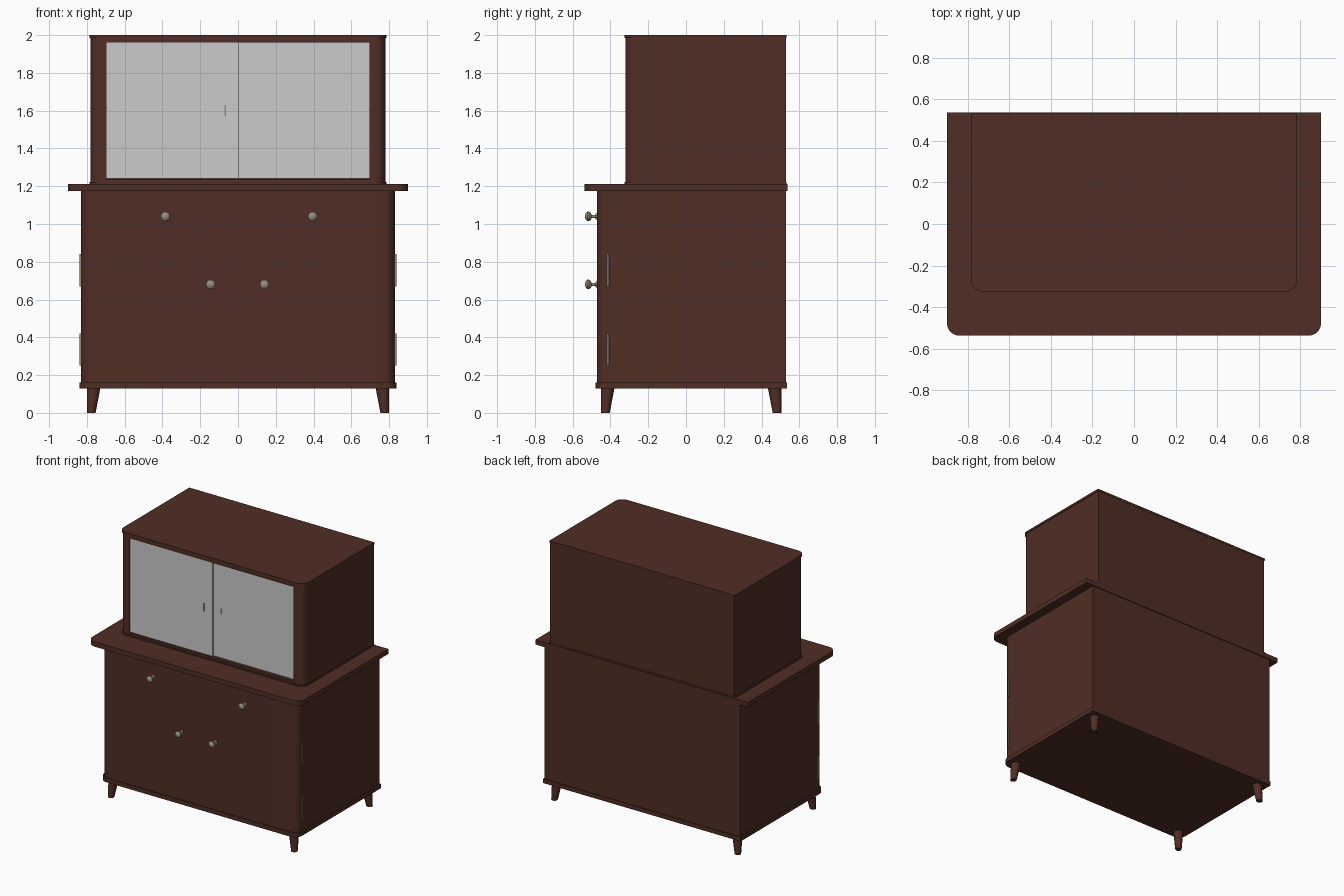
import bpy, bmesh, math
from mathutils import Matrix, Vector

cube = bpy.data.objects.get("Cube")
if cube:
    bpy.data.objects.remove(cube, do_unlink=True)


def material(name, colour):
    m = bpy.data.materials.new(name)
    m.use_nodes = True
    m.diffuse_color = (*colour, 1)
    m.node_tree.nodes["Principled BSDF"].inputs["Base Color"].default_value = (*colour, 1)
    return m


WOOD = material("dark wood", (0.08, 0.027, 0.018))
GLASS = material("pale glass", (0.6, 0.6, 0.6))
METAL = material("aged metal", (0.32, 0.27, 0.21))


def finish(name, bm, mat):
    bmesh.ops.recalc_face_normals(bm, faces=bm.faces[:])
    mesh = bpy.data.meshes.new(name)
    bm.to_mesh(mesh)
    bm.free()
    mesh.materials.append(mat)
    obj = bpy.data.objects.new(name, mesh)
    bpy.context.collection.objects.link(obj)
    bpy.ops.object.select_all(action="DESELECT")
    obj.select_set(True)
    bpy.context.view_layer.objects.active = obj
    bpy.ops.object.shade_smooth_by_angle(angle=math.radians(35))
    return obj


def slab(half_x, front, back, bottom, top, radius):
    """Upright block with square back corners and rounded front corners."""
    bm = bmesh.new()
    outline = [(half_x, back), (-half_x, back)]
    for side, start in ((-1, math.pi), (1, 1.5 * math.pi)):
        for i in range(9):
            a = start + i / 8 * math.pi / 2
            outline.append((side * (half_x - radius) + radius * math.cos(a),
                            front + radius + radius * math.sin(a)))
    base = bm.faces.new([bm.verts.new((x, y, bottom)) for x, y in outline])
    new = bmesh.ops.extrude_face_region(bm, geom=[base])["geom"]
    bmesh.ops.translate(bm, vec=(0, 0, top - bottom),
                        verts=[v for v in new if isinstance(v, bmesh.types.BMVert)])
    bmesh.ops.recalc_face_normals(bm, faces=bm.faces[:])
    return bm


def box(name, low, high, mat):
    bm = bmesh.new()
    low, high = Vector(low), Vector(high)
    size = high - low
    bmesh.ops.create_cube(bm, size=1, matrix=Matrix.Translation((low + high) / 2)
                          @ Matrix.Diagonal((*size, 1)))
    return finish(name, bm, mat)


# Lower cabinet, plinth and counter
finish("lower_cabinet", slab(0.83, -0.472, 0.53, 0.14, 1.18, 0.06), WOOD)
finish("plinth", slab(0.838, -0.48, 0.535, 0.13, 0.162, 0.06), WOOD)
finish("counter", slab(0.9, -0.537, 0.537, 1.175, 1.212, 0.06), WOOD)

# Upper cabinet with a shallow front opening
bm = slab(0.78, -0.32, 0.53, 1.205, 1.99, 0.06)
front = min((f for f in bm.faces if f.normal.y < -0.99), key=lambda f: f.calc_center_median().y)
bmesh.ops.inset_region(bm, faces=[front], thickness=0.01)
for v in front.verts:
    v.co.x = math.copysign(0.695, v.co.x)
    v.co.z = 1.238 if v.co.z < 1.6 else 1.96
inner = bmesh.ops.extrude_discrete_faces(bm, faces=[front])["faces"][0]
bmesh.ops.translate(bm, vec=(0, 0.04, 0), verts=inner.verts[:])
finish("upper_cabinet", bm, WOOD)
finish("upper_top", slab(0.785, -0.326, 0.532, 1.984, 2.0, 0.06), WOOD)
finish("upper_base", slab(0.785, -0.326, 0.532, 1.21, 1.222, 0.06), WOOD)

# Overlapping sliding glass doors with finger pulls
box("left_view_glass_door", (-0.695, -0.316, 1.242), (0.005, -0.306, 1.96), GLASS)
box("rear_glass_door", (-0.01, -0.302, 1.242), (0.695, -0.292, 1.96), GLASS)
box("front_door_pull", (-0.072, -0.319, 1.57), (-0.063, -0.314, 1.63), METAL)
box("rear_door_pull", (0.065, -0.305, 1.58), (0.07, -0.3, 1.62), GLASS)


# Turned knobs: (distance from the cabinet, radius)
KNOB = [(0, 0.016), (0.006, 0.016), (0.009, 0.008), (0.028, 0.008), (0.034, 0.019),
        (0.042, 0.025), (0.051, 0.025), (0.06, 0.017), (0.065, 0)]


def knob(name, x, z):
    bm = bmesh.new()
    points = [bm.verts.new((r, -d, 0)) for d, r in KNOB]
    edges = [bm.edges.new(pair) for pair in zip(points, points[1:])]
    bmesh.ops.spin(bm, geom=points + edges, cent=(0, 0, 0), axis=(0, 1, 0),
                   angle=math.tau, steps=12)
    bmesh.ops.remove_doubles(bm, verts=bm.verts[:], dist=0.0001)
    bmesh.ops.translate(bm, vec=(x, -0.471, z), verts=bm.verts[:])
    finish(name, bm, METAL)


knob("right_drawer_knob", -0.385, 1.04)
knob("left_drawer_knob", 0.395, 1.04)
knob("right_door_knob", -0.145, 0.68)
knob("left_door_knob", 0.14, 0.68)

# Hinge barrels and tapered legs on both sides
for side, word in ((-1, "right"), (1, "left")):
    for z, level in ((0.335, "lower"), (0.755, "upper")):
        bm = bmesh.new()
        bmesh.ops.create_cone(bm, cap_ends=True, segments=12, radius1=0.006, radius2=0.006,
                              depth=0.17, matrix=Matrix.Translation((side * 0.833, -0.414, z)))
        finish(f"{word}_{level}_hinge", bm, METAL)
    for end, y, place in ((-1, -0.45, "front"), (1, 0.505, "back")):
        bm = bmesh.new()
        bmesh.ops.create_cone(bm, cap_ends=True, segments=24, radius1=0.023, radius2=0.036,
                              depth=0.135)
        for v in bm.verts:
            r = 0.036 if v.co.z > 0 else 0.023
            v.co += Vector((side * (0.8 - r), y - end * r, 0.0675))
        finish(f"{word}_{place}_leg", bm, WOOD)
